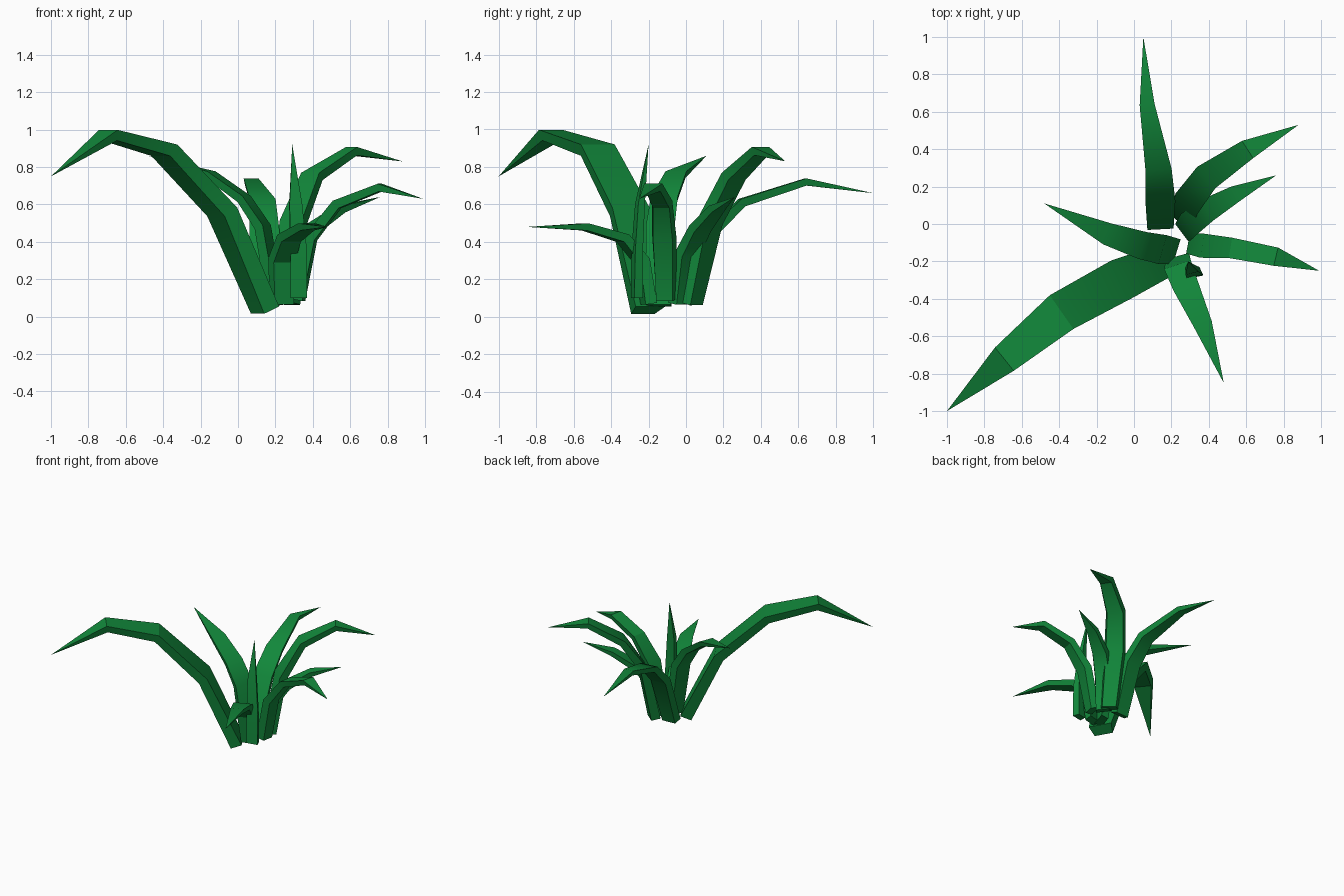
import bpy, bmesh, math
from mathutils import Vector

cube = bpy.data.objects.get("Cube")
if cube:
    bpy.data.objects.remove(cube, do_unlink=True)

green = bpy.data.materials.new("leaf_green")
green.use_nodes = True
color = (0.006, 0.25, 0.044, 1)
green.diffuse_color = color
green.node_tree.nodes["Principled BSDF"].inputs["Base Color"].default_value = color


def leaf(name, path, widths, thick, heading=None):
    """Tapered strap leaf: trapezoid sections swept along a path to a pointed tip."""
    pts = [Vector(p) for p in path]
    flat = Vector(heading) if heading else pts[-1] - pts[0]
    flat.z = 0
    flat.normalize()
    bm = bmesh.new()
    rings = []
    for i, width in enumerate(widths):
        ahead = (pts[i + 1] - pts[i]).normalized()
        back = (pts[i] - pts[i - 1]).normalized() if i else ahead
        tangent = (ahead + back).normalized()
        # follow the local bend in plan, but keep steep sections steady
        plan = Vector((tangent.x, tangent.y, 0)) + flat * 0.5
        side = Vector((-plan.y, plan.x, 0)).normalized()
        up = tangent.cross(side).normalized()
        t = thick * (1 - 0.12 * i)
        corners = ((1, 0.5), (-1, 0.5), (-0.8, -0.5), (0.8, -0.5))
        rings.append([bm.verts.new(pts[i] + side * s * width / 2 + up * h * t)
                      for s, h in corners])
    bm.faces.new(rings[0])
    for a, b in zip(rings, rings[1:]):
        for k in range(4):
            n = (k + 1) % 4
            bm.faces.new((a[k], a[n], b[n], b[k]))
    tip = bm.verts.new(pts[-1])
    for k in range(4):
        bm.faces.new((rings[-1][k], rings[-1][(k + 1) % 4], tip))
    bmesh.ops.recalc_face_normals(bm, faces=bm.faces)
    mesh = bpy.data.meshes.new(name)
    bm.to_mesh(mesh)
    bm.free()
    mesh.materials.append(green)
    obj = bpy.data.objects.new(name, mesh)
    bpy.context.collection.objects.link(obj)
    bpy.ops.object.select_all(action="DESELECT")
    obj.select_set(True)
    bpy.context.view_layer.objects.active = obj
    bpy.ops.object.shade_smooth_by_angle(angle=math.radians(30))


# Long arching leaf
leaf("long_front_right_leaf",
     [(.14, -.21, .035), (-.09, -.31, .56), (-.4, -.48, .89), (-.69, -.72, .97), (-1, -1, .75)],
     (.18, .23, .22, .16), .09)

# Medium leaves around the crown
leaf("back_leaf",
     [(.14, 0, .07), (.14, .14, .45), (.13, .3, .61), (.07, .64, .72), (.05, 1, .66)],
     (.14, .16, .14, .08), .06)
leaf("back_left_leaf",
     [(.27, .03, .07), (.3, .13, .5), (.4, .26, .75), (.61, .4, .885), (.88, .53, .83)],
     (.13, .16, .15, .11), .07)
leaf("left_back_leaf",
     [(.28, -.03, .07), (.31, .01, .33), (.4, .08, .47), (.55, .165, .575), (.76, .26, .64)],
     (.12, .14, .13, .09), .06)
leaf("left_leaf",
     [(.32, -.11, .09), (.39, -.12, .42), (.53, -.13, .6), (.76, -.175, .69), (.99, -.25, .63)],
     (.11, .13, .11, .1), .065)
leaf("front_leaf",
     [(.24, -.2, .07), (.24, -.24, .3), (.28, -.34, .42), (.37, -.54, .48), (.48, -.85, .48)],
     (.13, .15, .14, .1), .06)
leaf("right_leaf",
     [(.2, -.14, .06), (.13, -.13, .48), (.03, -.11, .63), (-.15, -.05, .76), (-.48, .11, .86)],
     (.14, .16, .15, .12), .06)

# Young upright shoot
leaf("upright_shoot",
     [(.32, -.26, .1), (.32, -.26, .35), (.305, -.245, .6), (.29, -.2, .92)],
     (.09, .09, .07), .05, heading=(-.2, 1, 0))
